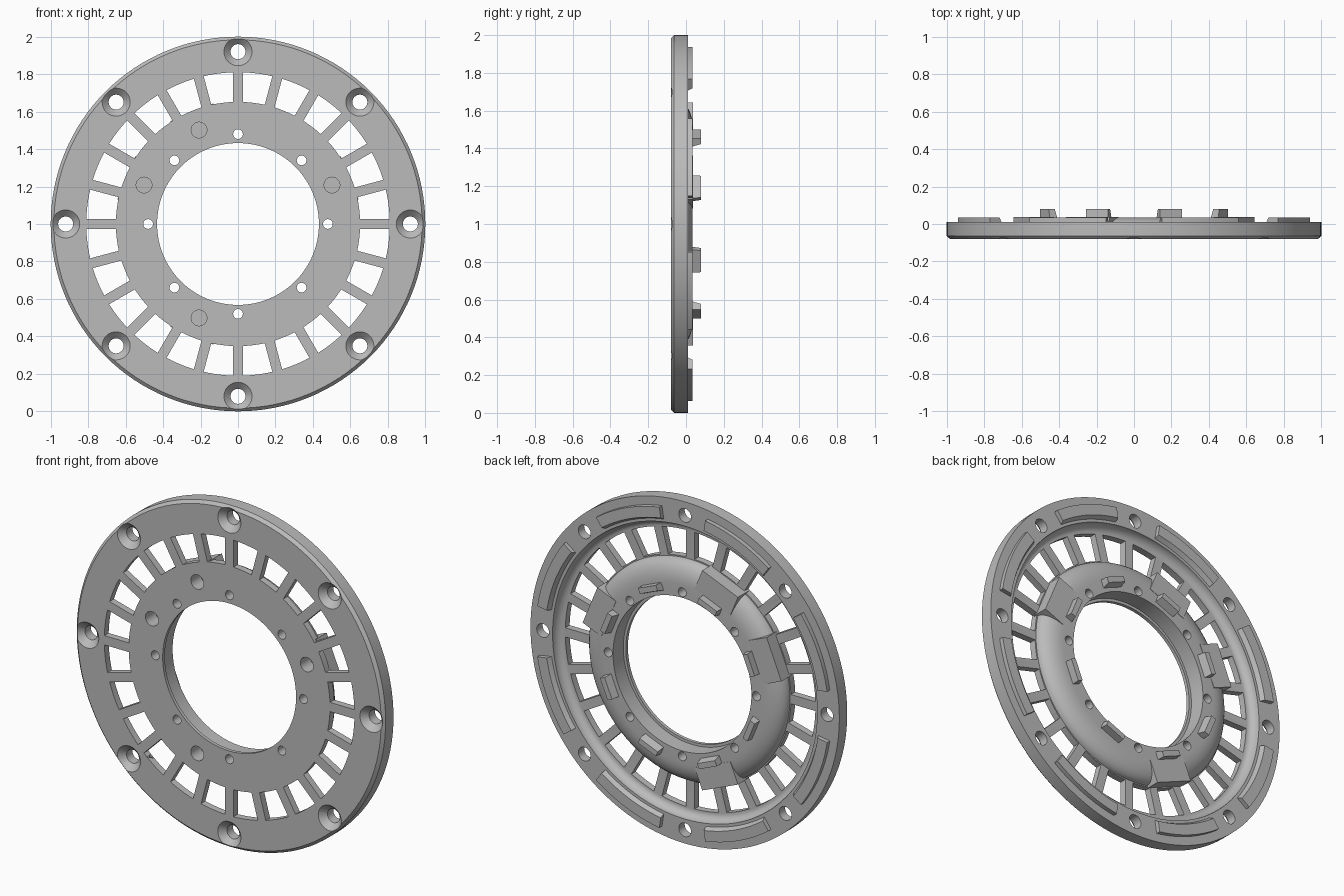
import bpy, bmesh
from math import sin, cos, asin, pi, radians

cube = bpy.data.objects.get("Cube")
if cube:
    bpy.data.objects.remove(cube, do_unlink=True)

grey = bpy.data.materials.new("plain grey")
grey.use_nodes = True
grey.diffuse_color = (0.5, 0.5, 0.5, 1)
grey.node_tree.nodes["Principled BSDF"].inputs["Base Color"].default_value = (0.5, 0.5, 0.5, 1)

FRONT, FLOOR, RIM, TOP, PEG = -0.08, -0.04, 0.01, 0.035, 0.08
EIGHTHS = [k * pi / 4 for k in range(8)]
BETWEEN = [a + pi / 8 for a in EIGHTHS]


def polar(r, a, t=0.0):
    """Point (x, z) at radius r and angle a, shifted t along the tangent."""
    return r * cos(a) - t * sin(a), 1 + r * sin(a) + t * cos(a)


def sweep(bm, profile, a0=0.0, a1=2 * pi, n=96, centre=(0, 1)):
    """Revolve a closed (radius, y) profile about an axis along y."""
    full = abs(a1 - a0 - 2 * pi) < 1e-6
    rings = []
    for i in range(n if full else n + 1):
        a = a0 + (a1 - a0) * i / n
        rings.append([bm.verts.new((centre[0] + r * cos(a), y, centre[1] + r * sin(a)))
                      for r, y in profile])
    m = len(profile)
    for i in range(n):
        p, q = rings[i], rings[(i + 1) % len(rings)]
        for j in range(m):
            bm.faces.new((p[j], p[(j + 1) % m], q[(j + 1) % m], q[j]))
    if not full:
        bm.faces.new(rings[0])
        bm.faces.new(rings[-1])


def prism(bm, low, high, y0, y1):
    """Join two matching (x, z) outlines at depths y0 and y1."""
    a = [bm.verts.new((x, y0, z)) for x, z in low]
    b = [bm.verts.new((x, y1, z)) for x, z in high]
    bm.faces.new(a)
    bm.faces.new(b)
    for i in range(len(a)):
        j = (i + 1) % len(a)
        bm.faces.new((a[i], a[j], b[j], b[i]))


def box_outline(r0, r1, width, a):
    h = width / 2
    return [polar(r0, a, -h), polar(r1, a, -h), polar(r1, a, h), polar(r0, a, h)]


def finish(name, bm):
    bmesh.ops.remove_doubles(bm, verts=bm.verts, dist=1e-5)
    bmesh.ops.recalc_face_normals(bm, faces=bm.faces)
    mesh = bpy.data.meshes.new(name)
    bm.to_mesh(mesh)
    bm.free()
    mesh.materials.append(grey)
    ob = bpy.data.objects.new(name, mesh)
    bpy.context.collection.objects.link(ob)
    return ob


def activate(ob):
    bpy.ops.object.select_all(action='DESELECT')
    ob.select_set(True)
    bpy.context.view_layer.objects.active = ob


def cut(ob, cutter):
    cutter.hide_render = True
    mod = ob.modifiers.new("cut", 'BOOLEAN')
    mod.operation, mod.solver, mod.object = 'DIFFERENCE', 'EXACT', cutter
    activate(ob)
    bpy.ops.object.modifier_apply(modifier=mod.name)
    bpy.data.objects.remove(cutter, do_unlink=True)


# Plate: chamfered rim, recessed floor and rounded inner collar
steps = [i / 8 * pi / 2 for i in range(9)]
collar = [(0.52 + 0.125 * sin(t), FLOOR + (TOP - FLOOR) * cos(t)) for t in steps]
fillet = [(0.815 + 0.042 * sin(t), RIM - (RIM - FLOOR) * cos(t)) for t in steps]
profile = ([(0.432, FRONT), (0.432, -0.06), (0.448, -0.06), (0.448, TOP)] + collar + fillet
           + [(1.0, RIM), (1.0, -0.063), (0.983, FRONT)])
bm = bmesh.new()
sweep(bm, profile, n=128)
plate = finish("ring_plate", bm)

# Vent slots between parallel-sided spokes
bm = bmesh.new()
pitch, half = pi / 12, 0.027
for k in range(24):
    outline = []
    for r, order in ((0.81, range(7)), (0.652, range(6, -1, -1))):
        e = asin(half / r)
        outline += [polar(r, k * pitch + e + (pitch - 2 * e) * i / 6) for i in order]
    prism(bm, outline, outline, -0.2, 0.2)
cut(plate, finish("slot_cutter", bm))

# Countersunk rim holes and small collar holes
bm = bmesh.new()
for a in EIGHTHS:
    sweep(bm, [(0, -0.1), (0.095, -0.1), (0.04, -0.045), (0.04, 0.1), (0, 0.1)],
          n=32, centre=polar(0.92, a))
    sweep(bm, [(0, -0.1), (0.026, -0.1), (0.026, 0.1), (0, 0.1)],
          n=20, centre=polar(0.48, a))
cut(plate, finish("hole_cutter", bm))

# Four bosses behind the blind holes
BOSSES = [radians(d) for d in (22.5, 112.5, 157.5, 247.5)]
bm = bmesh.new()
for a in BOSSES:
    outline = box_outline(0.515, 0.645, 0.25, a)
    prism(bm, outline, outline, -0.06, TOP + 0.002)
bosses = finish("bosses", bm)

# Blind holes in plate and bosses
for ob in (plate, bosses):
    bm = bmesh.new()
    for a in BOSSES:
        sweep(bm, [(0, -0.1), (0.042, -0.1), (0.042, 0.01), (0, 0.01)],
              n=32, centre=polar(0.543, a))
    cut(ob, finish("blind_cutter", bm))

# Raised arcs on the back of the rim
bm = bmesh.new()
for a in BETWEEN:
    sweep(bm, [(0.868, RIM - 0.01), (0.95, RIM - 0.01), (0.95, TOP), (0.888, TOP)],
          a - radians(13.5), a + radians(13.5), n=14)
arcs = finish("rim_arcs", bm)

# Locating tabs on the collar
bm = bmesh.new()
for a in BETWEEN:
    prism(bm, box_outline(0.468, 0.516, 0.13, a), box_outline(0.484, 0.516, 0.125, a),
          TOP - 0.01, PEG)
tabs = finish("collar_tabs", bm)

for ob in (plate, bosses, arcs, tabs):
    activate(ob)
    bpy.ops.object.shade_smooth_by_angle(angle=radians(25))
